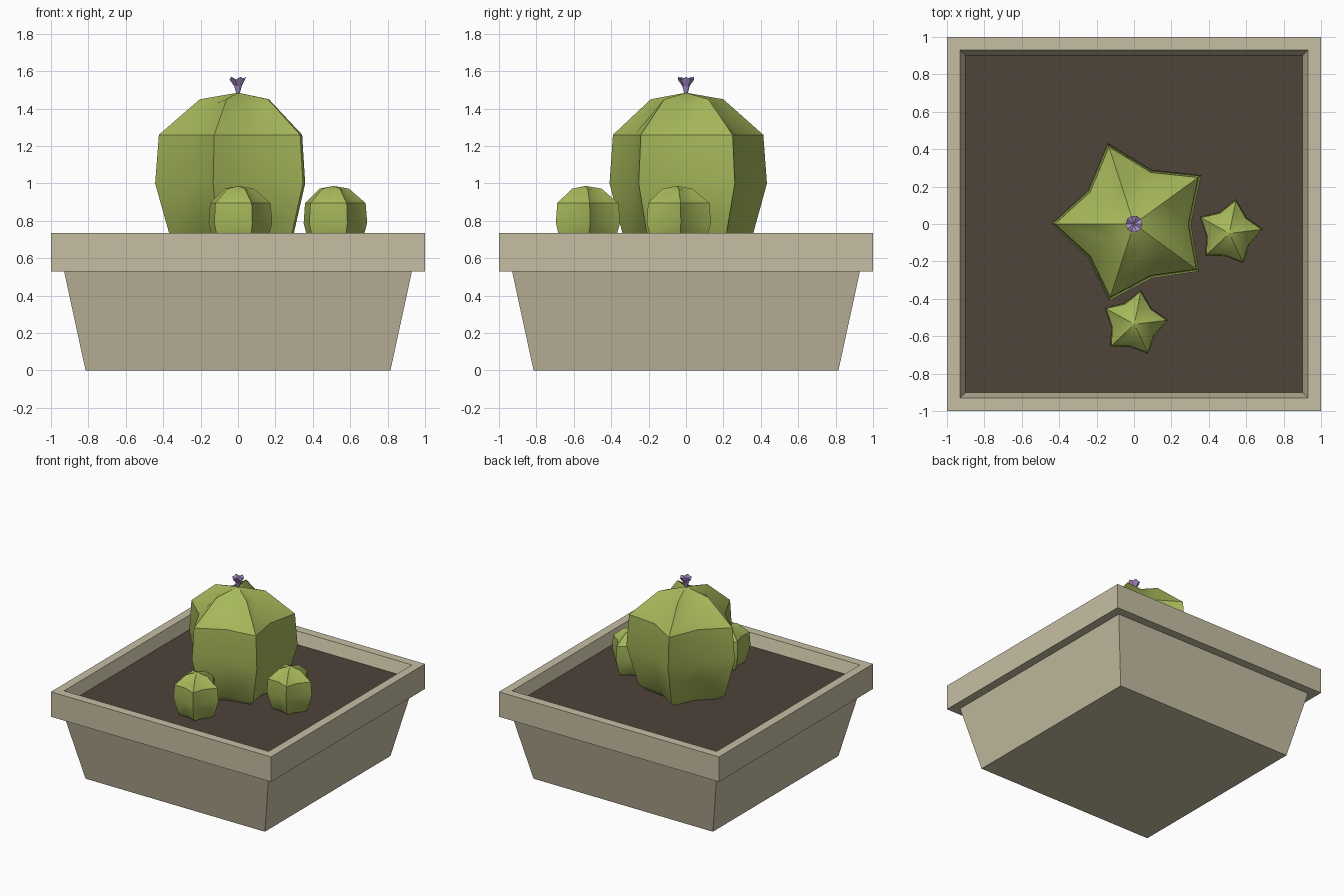
import bpy, bmesh, math
from math import cos, sin, radians

if "Cube" in bpy.data.objects:
    bpy.data.objects.remove(bpy.data.objects["Cube"])


def material(name, rgb):
    m = bpy.data.materials.new(name)
    lin = [((c / 255 + 0.055) / 1.055) ** 2.4 for c in rgb]
    m.diffuse_color = (*lin, 1)
    m.use_nodes = True
    m.node_tree.nodes["Principled BSDF"].inputs["Base Color"].default_value = m.diffuse_color
    return m


STONE = material("stone beige", (198, 190, 163))
SOIL = material("dark soil", (78, 67, 57))
GREEN = material("cactus green", (166, 184, 90))
PURPLE = material("flower purple", (172, 144, 200))


def loft(name, rings, mat, apex=None, cap_top=False):
    """Skin a stack of equal-length point rings, with a bottom cap and optional apex."""
    bm = bmesh.new()
    loops = [[bm.verts.new(p) for p in r] for r in rings]
    n = len(loops[0])
    for a, b in zip(loops, loops[1:]):
        for i in range(n):
            j = (i + 1) % n
            bm.faces.new((a[i], a[j], b[j], b[i]))
    bm.faces.new(loops[0][::-1])
    if apex:
        tip = bm.verts.new(apex)
        for i in range(n):
            bm.faces.new((loops[-1][i], loops[-1][(i + 1) % n], tip))
    elif cap_top:
        bm.faces.new(loops[-1])
    me = bpy.data.meshes.new(name)
    bm.to_mesh(me)
    bm.free()
    me.materials.append(mat)
    ob = bpy.data.objects.new(name, me)
    bpy.context.collection.objects.link(ob)
    return ob


def square(h, z):
    return [(-h, -h, z), (h, -h, z), (h, h, z), (-h, h, z)]


SOIL_Z = 0.64

# Tapered square pot with overhanging rim and sloping inner wall
pot = [(0.815, 0), (0.93, 0.53), (1.0, 0.53), (1.0, 0.735), (0.93, 0.735), (0.90, SOIL_Z - 0.005)]
loft("pot", [square(h, z) for h, z in pot], STONE)

# Soil filling the pot
loft("soil", [square(0.895, SOIL_Z - 0.03), square(0.902, SOIL_Z)], SOIL, cap_top=True)

# Cactus: five ribs; each ring is (height above soil, ridge scale, valley radius)
RIDGES = [0.444, 0.455, 0.443, 0.430, 0.430]   # at 36, 108, 180, 252, 324 degrees
RINGS = [(-0.005, 0.64, 0.20), (0.045, 0.80, 0.245), (0.36, 1.0, 0.305),
         (0.62, 0.955, 0.29), (0.81, 0.46, 0.14)]


def cactus(name, x, y, scale, turn):
    rings = []
    for h, k, valley in RINGS:
        ring = []
        for i, r in enumerate(RIDGES):
            a = radians(36 + 72 * i + turn)
            b = a + radians(36)
            z = SOIL_Z + h * scale
            dip = 0.02 * scale if h > 0.7 else 0
            ring.append((x + r * k * scale * cos(a), y + r * k * scale * sin(a), z))
            ring.append((x + valley * scale * cos(b), y + valley * scale * sin(b), z - dip))
        rings.append(ring)
    ob = loft(name, rings, GREEN, apex=(x, y, SOIL_Z + 0.845 * scale))
    bpy.ops.object.select_all(action='DESELECT')
    ob.select_set(True)
    bpy.context.view_layer.objects.active = ob
    bpy.ops.object.shade_smooth_by_angle(angle=radians(35))


cactus("large_cactus", 0, 0, 1.0, 0)
cactus("small_cactus_right", 0.51, -0.05, 0.41, -29)
cactus("small_cactus_front", 0.002, -0.536, 0.41, -29)

# Little cup-shaped flower with a wavy edge
flower = []
for r, z, wave in [(0.008, 1.475, 0), (0.02, 1.52, 0), (0.045, 1.562, 0.008)]:
    flower.append([(r * cos(math.pi * i / 5), r * sin(math.pi * i / 5),
                    z + wave * (-1) ** i) for i in range(10)])
loft("flower", flower, PURPLE, apex=(0, 0, 1.55))
